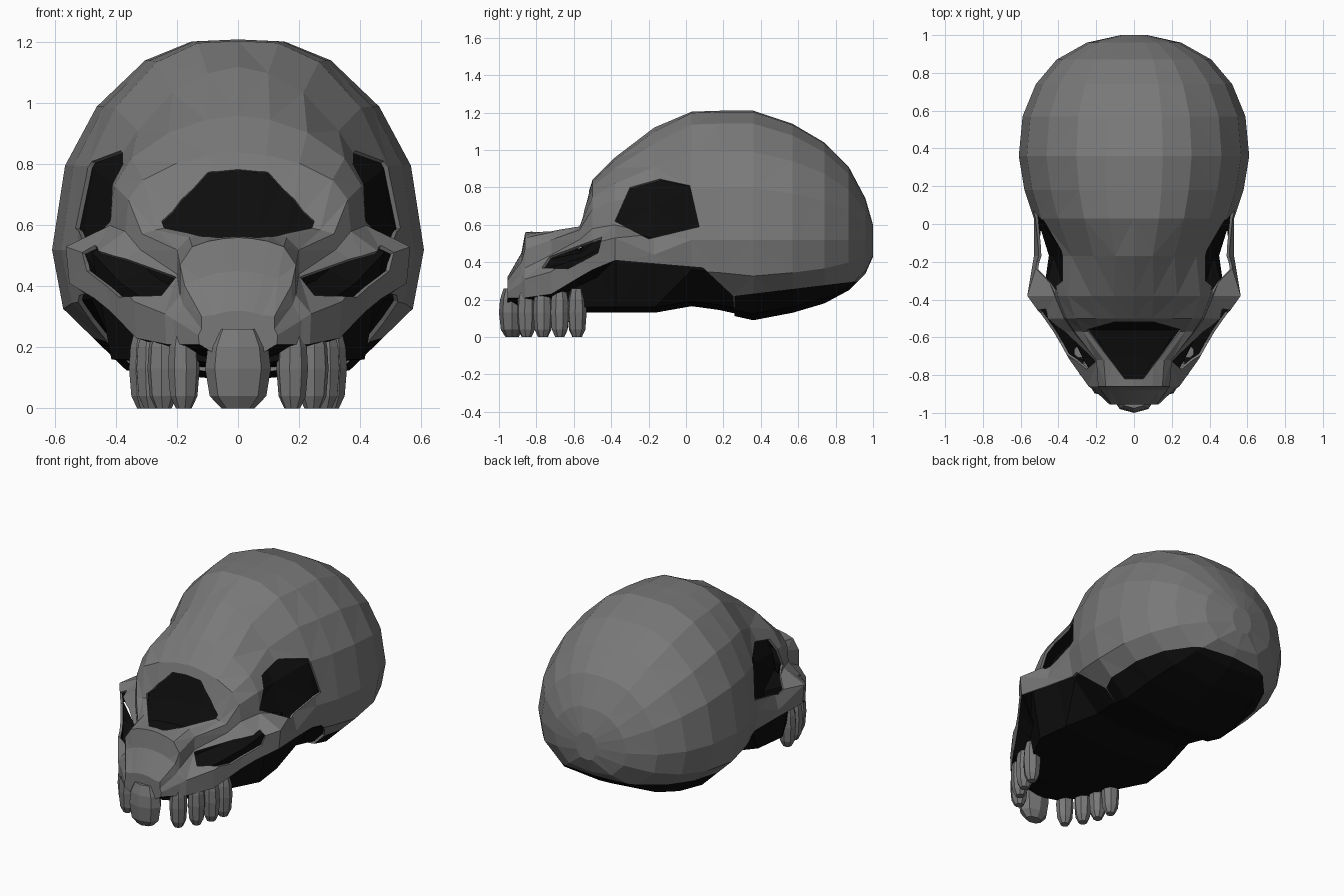
import bpy, bmesh, math
from mathutils import Vector

if "Cube" in bpy.data.objects:
    bpy.data.objects.remove(bpy.data.objects["Cube"])


def material(name, value):
    m = bpy.data.materials.new(name)
    m.diffuse_color = (value, value, value, 1)
    m.use_nodes = True
    m.node_tree.nodes["Principled BSDF"].inputs["Base Color"].default_value = m.diffuse_color
    return m


BONE = material("grey bone", 0.19)
DARK = material("black hollow", 0.004)


def make_object(name, bm, mats):
    me = bpy.data.meshes.new(name)
    bm.to_mesh(me)
    bm.free()
    for m in mats:
        me.materials.append(m)
    ob = bpy.data.objects.new(name, me)
    bpy.context.collection.objects.link(ob)
    return ob


def loft(rings):
    """Closed, triangulated skin over rings of 3D points."""
    bm = bmesh.new()
    vs = [[bm.verts.new(p) for p in r] for r in rings]
    for a, b in zip(vs, vs[1:]):
        for i in range(len(a)):
            j = (i + 1) % len(a)
            bm.faces.new((a[i], a[j], b[j], b[i]))
    bm.faces.new(vs[0])
    bm.faces.new(vs[-1])
    bmesh.ops.recalc_face_normals(bm, faces=bm.faces[:])
    bmesh.ops.triangulate(bm, faces=bm.faces[:])
    return bm


def mirrored_ring(y, half):
    """Half section from top centre to bottom centre -> full ring."""
    return [Vector((x, y, z)) for x, z in half] + \
           [Vector((-x, y, z)) for x, z in half[-2:0:-1]]


def cut(bm, poly, u=1, v=2, remove=True, min_z=-1.0):
    """Score a convex outline into the skin, then remove or blacken its inside."""
    loop = list(zip(poly, poly[1:] + poly[:1]))
    turn = 1 if sum(a[0] * b[1] - b[0] * a[1] for a, b in loop) > 0 else -1
    lo = [min(p[k] for p in poly) for k in (0, 1)]
    hi = [max(p[k] for p in poly) for k in (0, 1)]

    def near(f):
        us = [w.co[u] for w in f.verts]
        vs = [w.co[v] for w in f.verts]
        return (max(us) > lo[0] and min(us) < hi[0] and max(vs) > lo[1]
                and min(vs) < hi[1] and f.calc_center_median().z > min_z)

    planes = []
    for a, b in loop:
        co, no = Vector((0, 0, 0)), Vector((0, 0, 0))
        co[u], co[v] = a
        no[u], no[v] = turn * (a[1] - b[1]), turn * (b[0] - a[0])
        no.normalize()
        planes.append((co, no))
        faces = [f for f in bm.faces if near(f)]
        edges = {e for f in faces for e in f.edges}
        verts = {w for f in faces for w in f.verts}
        bmesh.ops.bisect_plane(bm, geom=faces + list(edges) + list(verts),
                               dist=1e-5, plane_co=co, plane_no=no)
    inside = [f for f in bm.faces if f.calc_center_median().z > min_z and
              all((f.calc_center_median() - co).dot(no) > 0 for co, no in planes)]
    if remove:
        bmesh.ops.delete(bm, geom=inside, context='FACES')
    else:
        for f in inside:
            f.material_index = 1


# Braincase sections: one egg-shaped outline scaled by y, half width, top, bottom
UNIT = [(0, 1), (.25, .99), (.5, .9), (.76, .68), (.93, .4), (1, 0),
        (.94, -.45), (.6, -.92), (0, -1)]
MID = .52
sections = []
for y, w, top, bot in [(1.0, .07, .60, .43), (.96, .25, .74, .34),
                       (.87, .41, .91, .25), (.74, .52, 1.04, .18),
                       (.57, .59, 1.14, .13), (.36, .61, 1.21, .09),
                       (.18, .58, 1.21, .13), (.03, .53, 1.205, .15)]:
    sections.append((y, [(w * a, MID + b * (top - MID if b > 0 else MID - bot))
                         for a, b in UNIT]))

# Face sections: y, top, brow x z, waist x z, cheek x z, cheek underside
for y, top, bx, bz, wx, wz, cx, cz, low in [
        (-.17, 1.12, .33, .91, .5, .55, .53, .44, .36),
        (-.38, .96, .35, .82, .42, .6, .565, .53, .41),
        (-.50, .84, .31, .75, .37, .58, .48, .5, .36),
        (-.57, .62, .27, .585, .32, .52, .43, .45, .32),
        (-.72, .575, .16, .56, .2, .44, .34, .35, .23),
        (-.86, .56, .15, .53, .19, .37, .24, .31, .21),
        (-.88, .45, .13, .425, .18, .34, .21, .29, .21),
        (-.955, .32, .08, .305, .12, .26, .13, .24, .21)]:
    drop = top - bz
    sections.append((y, [(0, top), (.3 * bx, top - .1 * drop),
                         (.65 * bx, top - .4 * drop), (bx, bz),
                         ((bx + wx) / 2 + .02, (bz + wz) / 2 + .02), (wx, wz),
                         (cx, cz), (.98 * cx, low), (0, .13)]))

# Bone shell with its openings
bm = loft([mirrored_ring(y, h) for y, h in sections])
for f in bm.faces:
    if f.normal.z < -0.5 and f.calc_center_median().y < -0.4:
        f.material_index = 1                                   # palate
cut(bm, [(-.56, 0), (-.53, .27), (-.38, .41), (.09, .37), (.25, .22),
         (.27, 0)])                                            # below cheek arches
cut(bm, [(.26, 0), (.26, .22), (1.01, .31), (1.01, 0)], remove=False)  # skull base
cut(bm, [(-.3, .8), (-.14, .845), (.02, .81), (.07, .59), (-.2, .525),
         (-.38, .62)])                                         # temple openings
cut(bm, [(-.77, .37), (-.73, .43), (-.45, .535), (-.47, .45),
         (-.63, .365)])                                        # lower side openings
half = [(.1, -.518), (.25, -.56), (.05, -.82)]
cut(bm, half + [(-x, y) for x, y in reversed(half)], 0, 1, min_z=.42)  # front opening
shell = make_object("skull_shell", bm, [BONE, DARK])
solid = shell.modifiers.new("thickness", 'SOLIDIFY')
solid.thickness = 0.015
solid.offset = -1
solid.material_offset = 1                                      # dark lining

# Dark core seen through the openings
core_rings = []
for y, half in sections[:-1]:
    sx, sz = (.965, .965) if y > 0 else (.85, .86) if y > -.45 else (.8, .55)
    mid = .5 if y > 0 else .4 if y > -.45 else .3
    pts = [(x * sx, mid + (z - mid) * sz) for x, z in half]
    bottom = half[-1][1] + (.015 if y > 0 else 0)
    pts[-1] = (0, bottom)
    if y < 0:
        pts[-2] = (half[-2][0] * .75, bottom + .03)
    core_rings.append(mirrored_ring(y * .985, pts))
make_object("skull_core", loft(core_rings), [DARK])


# Teeth: eight-sided barrels around the jaw arc
def tooth(name, x, y, rx, ry, turn=0.0):
    rings = []
    for z, s in ((0, .5), (.04, .86), (.13, 1), (.2, .92), (.26, .65)):
        ring = []
        for k in range(8):
            a = k * math.pi / 4
            px, py = rx * s * math.cos(a), ry * s * math.sin(a)
            ring.append(Vector((x + px * math.cos(turn) - py * math.sin(turn),
                                y + px * math.sin(turn) + py * math.cos(turn), z)))
        rings.append(ring)
    make_object(name, loft(rings), [BONE])


tooth("front_tooth", 0, -.93, .108, .07)
for side, label in ((1, "right"), (-1, "left")):
    for i, deg in enumerate((35, 52, 66, 79)):
        a = math.radians(deg)
        tooth(f"{label}_tooth_{i + 1}", side * .31 * math.sin(a),
              -.5 - .43 * math.cos(a), .052, .054, side * a)
